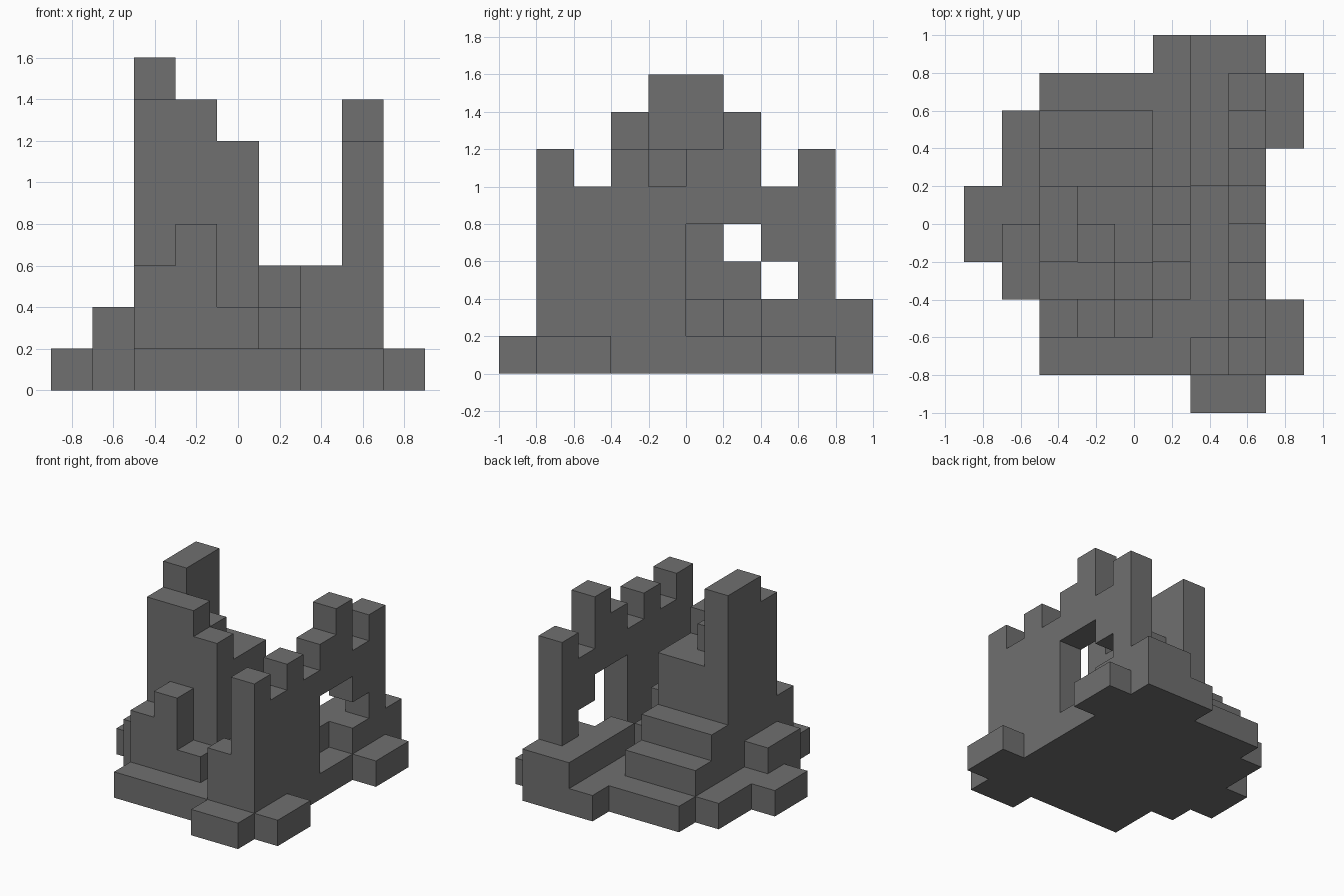
import bpy
import bmesh
from mathutils import Vector

cube = bpy.data.objects.get("Cube")
if cube:
    bpy.data.objects.remove(cube, do_unlink=True)

UNIT = 0.2                          # edge length of one stone block
ORIGIN = Vector((-0.9, -1.0, 0.0))  # corner of the block grid

stone = bpy.data.materials.new("grey stone")
stone.use_nodes = True
grey = (0.16, 0.16, 0.16, 1.0)
stone.diffuse_color = grey
stone.node_tree.nodes["Principled BSDF"].inputs["Base Color"].default_value = grey


def box(x, y, z):
    """All grid cells inside three (start, end) ranges."""
    return {(i, j, k) for i in range(*x) for j in range(*y) for k in range(*z)}


def steps(x, y_start, tops, bottom=1):
    """A row of columns along y, one for each top height."""
    cells = set()
    for n, top in enumerate(tops):
        cells |= box(x, (y_start + n, y_start + n + 1), (bottom, top))
    return cells


def row(y, x_start, tops, bottom=1):
    """A row of columns along x, one for each top height."""
    cells = set()
    for n, top in enumerate(tops):
        cells |= box((x_start + n, x_start + n + 1), y, (bottom, top))
    return cells


parts = {}

# Foundation slab with its ragged outline
ground = (0, 1)
parts["foundation"] = (
    box((2, 8), (1, 9), ground) | box((5, 8), (9, 10), ground)
    | box((1, 2), (3, 8), ground) | box((0, 1), (4, 6), ground)
    | box((6, 8), (0, 1), ground) | box((8, 9), (1, 3), ground)
    | box((8, 9), (7, 9), ground))

# Crenellated wall with a stepped doorway
wall = steps((7, 8), 1, [6, 5, 6, 5, 6, 7, 5, 6])
doorway = box((7, 8), (5, 7), (1, 4)) | box((7, 8), (7, 8), (1, 3))
parts["battlement_wall"] = wall - doorway

# Low ledge running through the doorway to the back
parts["back_ledge"] = (box((6, 7), (6, 10), (1, 2))
                       | box((7, 8), (7, 10), (1, 2))) - parts["battlement_wall"]

# Broken tower: tall spine, front face and lower core
parts["tower_spine"] = box((2, 3), (4, 6), (1, 8))
parts["tower_front"] = row((3, 4), 2, [7, 7, 6])
parts["tower_core"] = box((3, 5), (4, 6), (1, 5)) | box((3, 4), (4, 5), (5, 6))

# Rear stairs and small stairs beside the tower
parts["rear_stairs"] = steps((2, 5), 6, [3, 2])
parts["side_stairs"] = steps((5, 6), 3, [2, 3, 2])

# Rubble in front of and beside the tower
parts["front_rubble"] = row((2, 3), 2, [3, 4, 2])
parts["corner_stub"] = box((6, 7), (1, 2), (1, 3))
parts["side_rubble"] = box((1, 2), (3, 5), (1, 2))

solid = set().union(*parts.values())


def build(name, cells):
    """Skin the exposed sides of a part's cells and merge flat areas."""
    bm = bmesh.new()
    for cell in sorted(cells):
        for axis in range(3):
            for side in (0, 1):
                near = list(cell)
                near[axis] += 2 * side - 1
                if tuple(near) in solid:
                    continue
                corners = []
                for a, b in ((0, 0), (1, 0), (1, 1), (0, 1)):
                    p = Vector(cell)
                    p[axis] += side
                    p[(axis + 1) % 3] += a
                    p[(axis + 2) % 3] += b
                    corners.append(bm.verts.new(ORIGIN + p * UNIT))
                bm.faces.new(corners if side else corners[::-1])
    bmesh.ops.remove_doubles(bm, verts=bm.verts, dist=0.001)
    bmesh.ops.dissolve_limit(bm, angle_limit=0.01, verts=bm.verts, edges=bm.edges)
    mesh = bpy.data.meshes.new(name)
    bm.to_mesh(mesh)
    bm.free()
    mesh.materials.append(stone)
    bpy.context.collection.objects.link(bpy.data.objects.new(name, mesh))


for part_name, part_cells in parts.items():
    build(part_name, part_cells)
